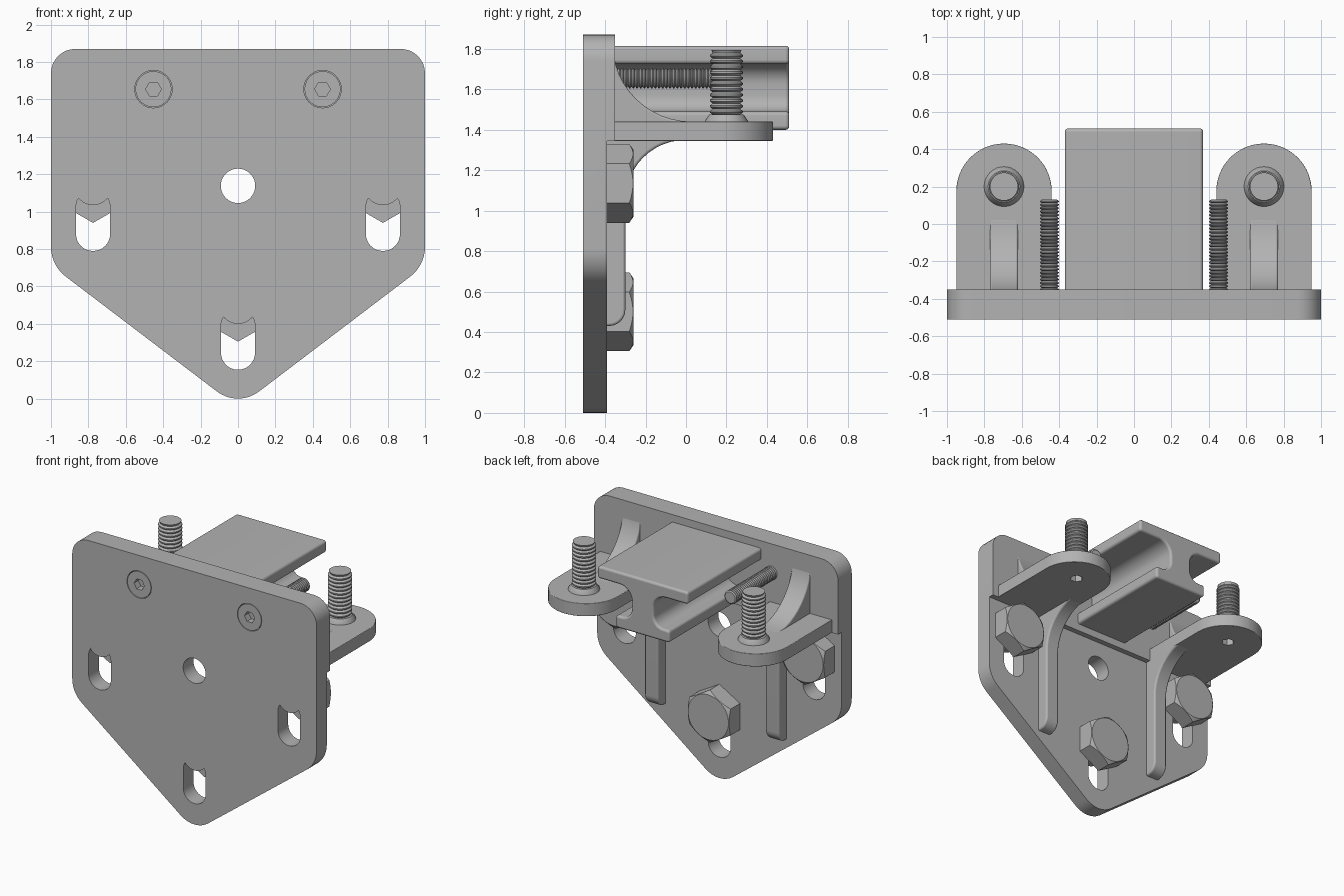
import bpy, bmesh, math
from mathutils import Vector, Matrix

if "Cube" in bpy.data.objects:
    bpy.data.objects.remove(bpy.data.objects["Cube"], do_unlink=True)

GREY = (0.45, 0.45, 0.45, 1)
steel = bpy.data.materials.new("grey steel")
steel.use_nodes = True
steel.diffuse_color = GREY
steel.node_tree.nodes["Principled BSDF"].inputs["Base Color"].default_value = GREY

# Maps from (outline u, outline v, extrusion w) to model space
ALONG_X = lambda u, v, w: (w, u, v)
ALONG_Y = lambda u, v, w: (u, w, v)
ALONG_Z = lambda u, v, w: (u, v, w)


def rounded(corners, steps=8):
    """Outline from (u, v, radius) corners, with each corner filleted."""
    out = []
    for i, (u, v, r) in enumerate(corners):
        p = Vector((u, v))
        if r == 0:
            out.append(p)
            continue
        a = (Vector(corners[i - 1][:2]) - p).normalized()
        b = (Vector(corners[(i + 1) % len(corners)][:2]) - p).normalized()
        half = a.angle(b) / 2
        centre = p + (a + b).normalized() * r / math.sin(half)
        start = p + a * r / math.tan(half) - centre
        end = p + b * r / math.tan(half) - centre
        sweep = start.angle_signed(end)
        for k in range(steps + 1):
            out.append(centre + Matrix.Rotation(-sweep * k / steps, 2) @ start)
    return out


def circle(u, v, r, n=40, phase=0):
    return [(u + r * math.cos(phase + math.tau * k / n),
             v + r * math.sin(phase + math.tau * k / n)) for k in range(n)]


def finish(name, bm, bevel=0):
    bmesh.ops.recalc_face_normals(bm, faces=bm.faces)
    mesh = bpy.data.meshes.new(name)
    bm.to_mesh(mesh)
    bm.free()
    ob = bpy.data.objects.new(name, mesh)
    bpy.context.collection.objects.link(ob)
    mesh.materials.append(steel)
    if bevel:
        m = ob.modifiers.new("soft edges", 'BEVEL')
        m.width, m.segments, m.angle_limit = bevel, 3, math.radians(40)
    smooth(ob)
    return ob


def smooth(ob):
    bpy.ops.object.select_all(action='DESELECT')
    ob.select_set(True)
    bpy.context.view_layer.objects.active = ob
    bpy.ops.object.shade_smooth_by_angle(angle=math.radians(35))


def prism(name, outline, axis, w0, w1, bevel=0):
    bm = bmesh.new()
    ends = [[bm.verts.new(axis(p[0], p[1], w)) for p in outline] for w in (w0, w1)]
    bm.faces.new(ends[0])
    bm.faces.new(ends[1])
    n = len(outline)
    for i in range(n):
        j = (i + 1) % n
        bm.faces.new((ends[0][i], ends[0][j], ends[1][j], ends[1][i]))
    return finish(name, bm, bevel)


def lathe(name, profile, axis, u, v, n=32):
    """Closed solid of revolution from (radius, w) pairs."""
    bm = bmesh.new()
    rings = [[bm.verts.new(axis(a, b, w)) for a, b in circle(u, v, r, n)] for r, w in profile]
    for a, b in zip(rings, rings[1:]):
        for i in range(n):
            j = (i + 1) % n
            bm.faces.new((a[i], a[j], b[j], b[i]))
    bm.faces.new(rings[0])
    bm.faces.new(rings[-1])
    return finish(name, bm)


def boolean(ob, other, operation='DIFFERENCE'):
    other.hide_render = True
    m = ob.modifiers.new("cut", 'BOOLEAN')
    m.operation, m.object, m.solver = operation, other, 'EXACT'
    smooth(ob)
    for mod in list(ob.modifiers):
        if mod.type != 'NODES':
            bpy.ops.object.modifier_apply(modifier=mod.name)
    bpy.data.objects.remove(other, do_unlink=True)
    smooth(ob)


def thread(r_out, r_in, start, stop, pitch):
    """Ridged rod profile."""
    n = round((stop - start) / pitch)
    step = (stop - start) / n
    out = []
    for k in range(n):
        w = start + k * step
        out += [(r_in, w), (r_out, w + step * 0.35), (r_out, w + step * 0.65)]
    return out + [(r_in, stop)]


FRONT, THIN, BACK = -0.51, -0.39, -0.35
TAB_LOW, TAB_TOP = 1.345, 1.44
BOLTS = {"left": (0.775, 1.135), "right": (-0.775, 1.135), "bottom": (0, 0.5)}

# Mounting plate, thinner below the tabs
plate = prism("mounting_plate", rounded([
    (-1, 1.87, .13), (1, 1.87, .13), (1, .713, .2), (0, -.047, .185), (-1, .713, .2)]),
    ALONG_Y, FRONT, BACK)
boolean(plate, prism("step_cutter", [(-2, -1), (2, -1), (2, TAB_LOW), (-2, TAB_LOW)],
                     ALONG_Y, THIN, 0))
boolean(plate, prism("hole_cutter", circle(0, 1.138, .092), ALONG_Y, -1, 0))

# Slots and hexagon bolts
for side, (x, z) in BOLTS.items():
    slot = rounded([(x - .091, z - .345, .09), (x + .091, z - .345, .09),
                    (x + .091, z - .02, .09), (x - .091, z - .02, .09)])
    boolean(plate, prism("slot_cutter", slot, ALONG_Y, -1, 0))
    lathe(side + "_bolt_shank", [(.1, FRONT + .001), (.1, THIN + .01)], ALONG_Y, x, z)
    head = prism(side + "_bolt_head", circle(x, z, .195, 6, math.pi / 2), ALONG_Y, THIN, -.26)
    boolean(head, lathe("chamfer_cutter", [(.23, THIN - .1), (.23, -.305), (.165, -.26 + .0005)],
                        ALONG_Y, x, z, 48), 'INTERSECT')

# Beam: wide top flange, waisted web, narrower lower flange
half = rounded([(0, 1.815, 0), (.37, 1.815, .02), (.37, 1.725, .02), (.09, 1.725, .1),
                (.09, 1.49, .08), (.22, 1.49, .02), (.22, 1.40, .02), (0, 1.40, 0)])
beam_outline = half[1:-1] + [(-p[0], p[1]) for p in reversed(half[1:-1])]
prism("beam", beam_outline, ALONG_Y, BACK - .02, .51, .015)

for side, s in (("left", 1), ("right", -1)):
    cx = .695 * s
    # Tab with a round end and a hexagon socket underneath
    tab = prism(side + "_tab", rounded([
        (cx - .255, BACK - .02, 0), (cx - .255, .43, .2549),
        (cx + .255, .43, .2549), (cx + .255, BACK - .02, 0)], 16),
        ALONG_Z, TAB_LOW, TAB_TOP, .012)
    boolean(tab, prism("socket_cutter", circle(cx, .2, .045, 6), ALONG_Z, 1, TAB_LOW + .06))

    # Upright threaded stud with a flared base
    lathe(side + "_stud", [(.108, TAB_TOP - .01), (.106, TAB_TOP + .005), (.085, TAB_TOP + .035)]
          + thread(.081, .068, TAB_TOP + .035, 1.78, .028) + [(.075, 1.795)], ALONG_Z, cx, .2)

    # Concave gusset above the tab
    arc = [(.03 - .39 * math.cos(t), 1.82 - .38 * math.sin(t))
           for t in [math.pi / 2 * k / 12 for k in range(13)]]
    prism(side + "_gusset", [(BACK - .03, 1.82)] + arc + [(.03, TAB_TOP - .03), (BACK - .03, TAB_TOP - .03)],
          ALONG_X, cx - .075, cx + .075, .012)

    # Long rib running down the plate, sweeping out below the tab
    sweep = [(-.3 * math.cos(t), 1.05 + .3 * math.sin(t))
             for t in [math.pi / 2 * k / 12 for k in range(13)]]
    foot = rounded([(-.41, .43, 0), (-.30, .43, .08), (-.30, 1, 0)])[:-1]
    prism(side + "_rib", foot + sweep + [(0, TAB_LOW + .03), (-.41, TAB_LOW + .03)],
          ALONG_X, .44 * s, .55 * s, .02)

    # Horizontal socket screw, head flush with the front
    sx, sz = .452 * s, 1.655
    boolean(plate, lathe("recess_cutter", [(.1, -1), (.1, FRONT + .06)], ALONG_Y, sx, sz, 40))
    screw_head = lathe(side + "_screw_head", [(.096, FRONT), (.096, FRONT + .061)], ALONG_Y, sx, sz, 40)
    boolean(screw_head, prism("socket_cutter", circle(sx, sz, .042, 6), ALONG_Y, -1, FRONT + .05))
    lathe(side + "_screw_thread", thread(.05, .041, BACK - .01, .13, .018), ALONG_Y, sx, sz, 24)
